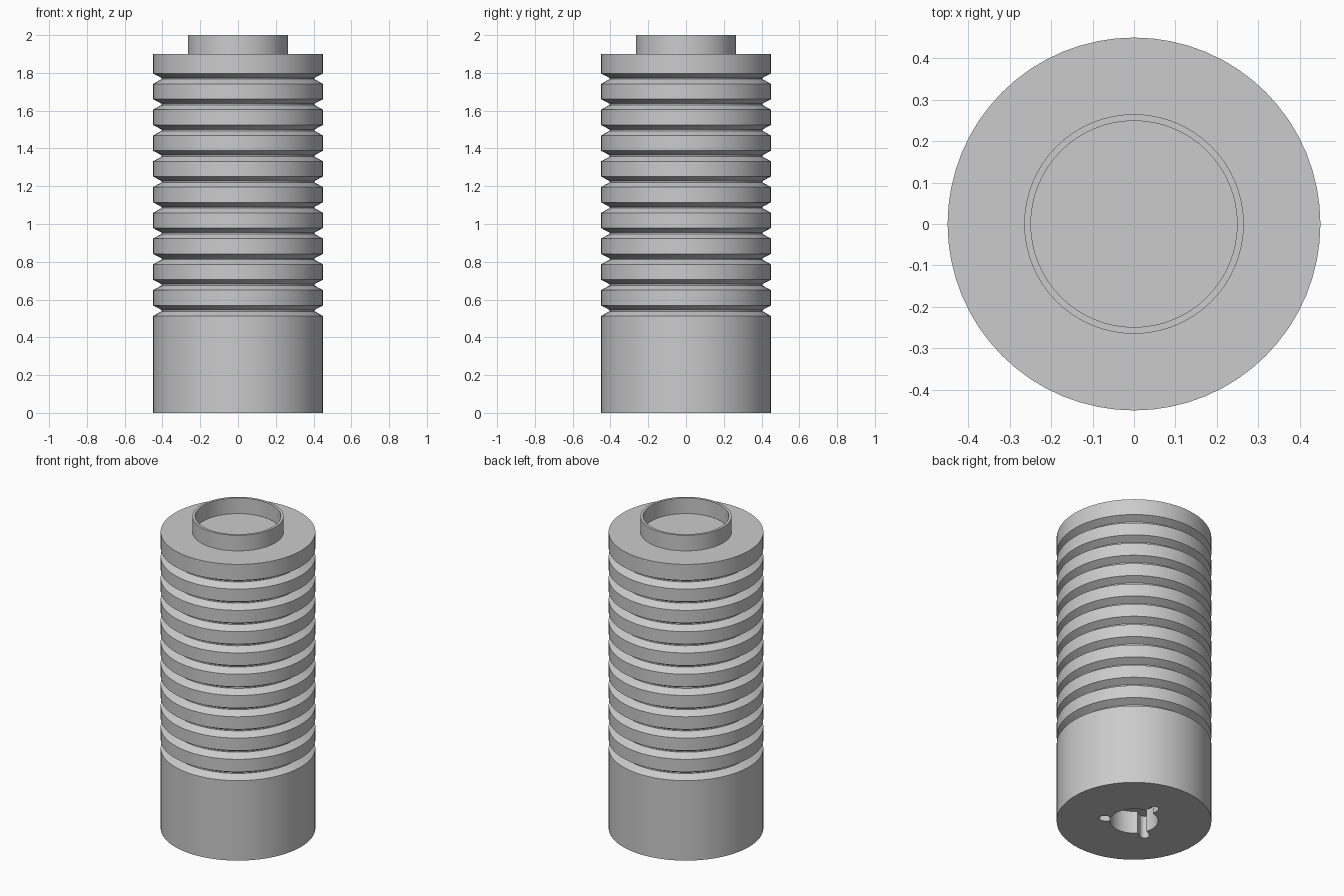
import bpy, bmesh, math

if "Cube" in bpy.data.objects:
    bpy.data.objects.remove(bpy.data.objects["Cube"])

SEG = 64

grey = bpy.data.materials.new("plain_grey")
grey.diffuse_color = (0.6, 0.6, 0.6, 1)
grey.use_nodes = True
grey.node_tree.nodes["Principled BSDF"].inputs["Base Color"].default_value = grey.diffuse_color


def make_object(name, bm):
    bmesh.ops.recalc_face_normals(bm, faces=bm.faces)
    mesh = bpy.data.meshes.new(name)
    bm.to_mesh(mesh)
    bm.free()
    mesh.materials.append(grey)
    ob = bpy.data.objects.new(name, mesh)
    bpy.context.collection.objects.link(ob)
    return ob


def lathe(name, profile, caps=False, closed=False):
    """Revolve (radius, height) points around z."""
    bm = bmesh.new()
    rings = []
    for r, z in profile:
        rings.append([bm.verts.new((r * math.cos(2 * math.pi * i / SEG),
                                    r * math.sin(2 * math.pi * i / SEG), z))
                      for i in range(SEG)])
    pairs = list(zip(rings, rings[1:]))
    if closed:
        pairs.append((rings[-1], rings[0]))
    for a, b in pairs:
        for i in range(SEG):
            j = (i + 1) % SEG
            bm.faces.new((a[i], a[j], b[j], b[i]))
    if caps:
        bm.faces.new(rings[0])
        bm.faces.new(rings[-1])
    return make_object(name, bm)


def socket_outline(hole_r, slot_reach, slot_r):
    """Round hole with three round-ended slots, 120 degrees apart."""
    pts = []
    half = math.asin(slot_r / hole_r)
    for k in range(3):
        a = math.radians(-30 + 120 * k)
        cx, cy = slot_reach * math.cos(a), slot_reach * math.sin(a)
        for i in range(13):
            t = a - math.pi / 2 + math.pi * i / 12
            pts.append((cx + slot_r * math.cos(t), cy + slot_r * math.sin(t)))
        for i in range(17):
            t = a + half + (2 * math.pi / 3 - 2 * half) * i / 16
            pts.append((hole_r * math.cos(t), hole_r * math.sin(t)))
    return pts


# Grooved cylinder body
R, R_IN = 0.45, 0.405
profile = [(R, 0)]
for k in range(10):
    z = 0.513 + k * 0.1365
    profile += [(R, z), (R_IN, z + 0.025), (R_IN, z + 0.032), (R, z + 0.056)]
profile.append((R, 1.9))
body = lathe("grooved_body", profile, caps=True)

# Socket cut into the underside
bm = bmesh.new()
bottom = bm.faces.new([bm.verts.new((x, y, -0.1))
                       for x, y in socket_outline(0.14, 0.18, 0.028)])
top = bmesh.ops.extrude_face_region(bm, geom=[bottom])["geom"]
bmesh.ops.translate(bm, vec=(0, 0, 0.245),
                    verts=[v for v in top if isinstance(v, bmesh.types.BMVert)])
cutter = make_object("socket_cutter", bm)
cutter.hide_render = True
mod = body.modifiers.new("socket", 'BOOLEAN')
mod.operation = 'DIFFERENCE'
mod.solver = 'EXACT'
mod.object = cutter
bpy.context.view_layer.objects.active = body
body.select_set(True)
bpy.ops.object.modifier_apply(modifier=mod.name)
bpy.data.objects.remove(cutter)

# Thin collar on top
collar = lathe("top_collar", [(0.265, 1.9), (0.265, 2.0), (0.249, 2.0), (0.249, 1.9)])

# Smooth round sides, crisp edges
for ob in (body, collar):
    bpy.ops.object.select_all(action='DESELECT')
    ob.select_set(True)
    bpy.context.view_layer.objects.active = ob
    bpy.ops.object.shade_smooth_by_angle(angle=math.radians(25))
